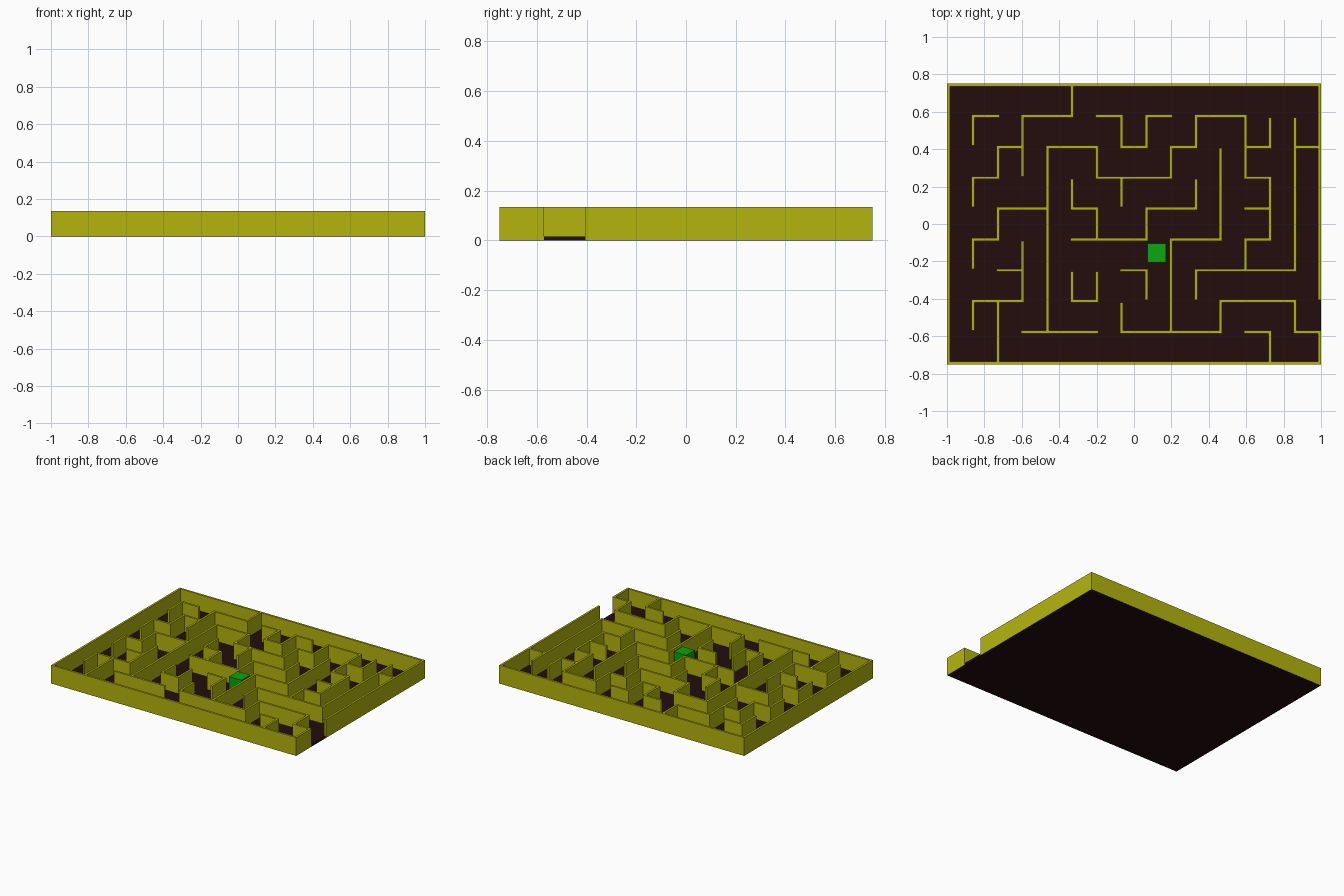
import bpy, bmesh
from mathutils import Matrix, Vector

if "Cube" in bpy.data.objects:
    bpy.data.objects.remove(bpy.data.objects["Cube"], do_unlink=True)

COLS, ROWS = 15, 9
W, D, H = 2.0, 1.5, 0.135          # overall size
T = 0.015                          # wall thickness
FLOOR = 0.015                      # floor thickness


def material(name, rgb):
    m = bpy.data.materials.new(name)
    m.use_nodes = True
    m.diffuse_color = (*rgb, 1)
    m.node_tree.nodes["Principled BSDF"].inputs["Base Color"].default_value = (*rgb, 1)
    return m


def add_box(bm, lo, hi):
    lo, hi = Vector(lo), Vector(hi)
    mat = Matrix.Translation((lo + hi) / 2) @ Matrix.Diagonal((*(hi - lo), 1))
    bmesh.ops.create_cube(bm, size=1, matrix=mat)


def make_object(name, boxes, mat):
    bm = bmesh.new()
    for lo, hi in boxes:
        add_box(bm, lo, hi)
    me = bpy.data.meshes.new(name)
    bm.to_mesh(me)
    bm.free()
    me.materials.append(mat)
    ob = bpy.data.objects.new(name, me)
    bpy.context.scene.collection.objects.link(ob)
    return ob


yellow = material("olive yellow", (0.46, 0.46, 0.004))
dark = material("dark brown", (0.017, 0.004, 0.004))
green = material("green", (0.004, 0.38, 0.004))


# Grid lines: columns run left to right, rows run back to front
def col_x(i):
    return -W / 2 + T / 2 + i * (W - T) / COLS


def row_y(j):
    return D / 2 - T / 2 - j * (D - T) / ROWS


# Walls along x: row line -> spans of column lines
ALONG_X = {
    0: "0-15",
    1: "1-2 3-5 6-7 8-9 10-12",
    2: "2-3 4-6 7-8 9-10 12-13 14-15",
    3: "1-2 6-9 12-13",
    4: "2-4 5-6 8-10 12-13",
    5: "1-2 5-8 9-11 12-13",
    6: "2-3 7-8 10-14",
    7: "1-3 5-6 11-14",
    8: "3-6 7-11 12-13 14-15",
    9: "0-15",
}
# Walls along y: column line -> spans of row lines
ALONG_Y = {
    0: "0-9",
    1: "1-2 3-4 5-6 7-8",
    2: "2-3 4-5 7-9",
    3: "1-3 5-7",
    4: "2-8",
    5: "0-1 3-4 6-7",
    6: "2-3 4-5 6-7",
    7: "1-2 3-4 7-8",
    8: "1-2 4-5 6-7",
    9: "2-3 5-8",
    10: "1-2 3-4 6-7",
    11: "2-5 7-8",
    12: "1-3 5-6",
    13: "1-2 3-5 8-9",
    14: "1-6 7-8",
    15: "0-2 2-7 8-9",             # gap is the entrance
}


def spans(text):
    return [tuple(map(int, s.split("-"))) for s in text.split()]


h, base = T / 2, 0.001
x_walls = [((col_x(a) - h, row_y(j) - h, base), (col_x(b) + h, row_y(j) + h, H))
           for j, text in ALONG_X.items() for a, b in spans(text)]
y_walls = [((col_x(i) - h, row_y(b) + h, base), (col_x(i) + h, row_y(a) - h, H))
           for i, text in ALONG_Y.items() for a, b in spans(text)]
make_object("cross_walls", x_walls, yellow)
make_object("lengthwise_walls", y_walls, yellow)

# Floor slab
make_object("floor", [((-W / 2 + 0.001, -D / 2 + 0.001, 0),
                       (W / 2 - 0.001, D / 2 - 0.001, FLOOR))], dark)

# Goal block in the middle of the maze
cx, cy, s = 0.122, -0.155, 0.05
make_object("goal_block", [((cx - s, cy - s, FLOOR), (cx + s, cy + s, 0.13))], green)
